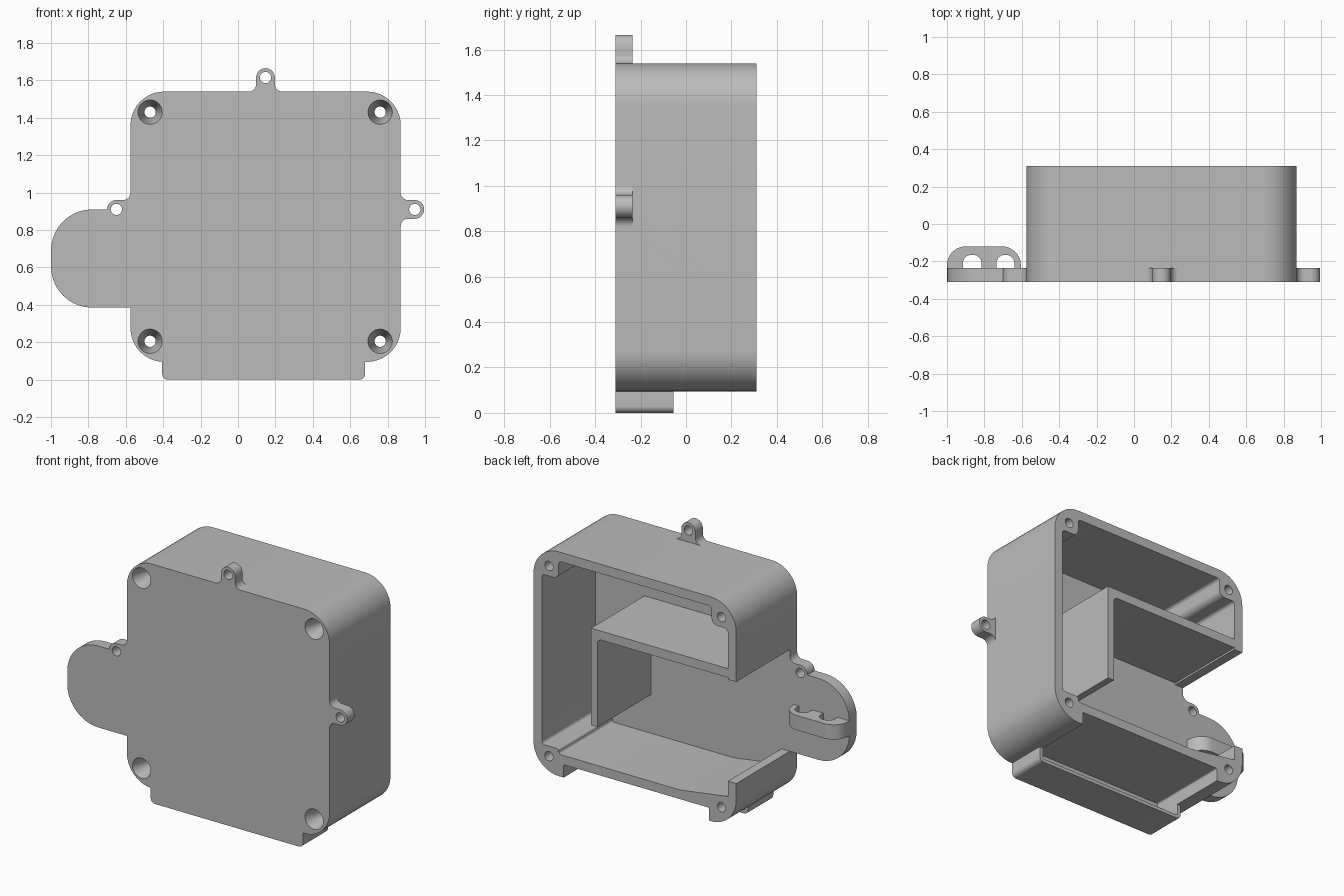
import bpy, bmesh, math
from mathutils import Vector

cube = bpy.data.objects.get("Cube")
if cube:
    bpy.data.objects.remove(cube, do_unlink=True)

grey = bpy.data.materials.new("plain grey")
grey.use_nodes = True
colour = (0.5, 0.5, 0.5, 1)
grey.diffuse_color = colour
grey.node_tree.nodes["Principled BSDF"].inputs["Base Color"].default_value = colour

FRONT, BACK, FLOOR = -0.31, 0.31, -0.235   # depth of front, rim and inner face


def rounded(points, steps=10):
    """Replace each corner (x, z, radius) by an arc."""
    out = []
    n = len(points)
    for i, p in enumerate(points):
        c = Vector(p[:2])
        r = p[2] if len(p) > 2 else 0
        if not r:
            out.append(c)
            continue
        a = (Vector(points[i - 1][:2]) - c).normalized()
        b = (Vector(points[(i + 1) % n][:2]) - c).normalized()
        half = a.angle(b) / 2
        centre = c + (a + b).normalized() * (r / math.sin(half))
        start = c + a * (r / math.tan(half)) - centre
        end = c + b * (r / math.tan(half)) - centre
        sweep = start.angle_signed(end)
        for k in range(steps + 1):
            t = -sweep * k / steps
            out.append(centre + Vector((start.x * math.cos(t) - start.y * math.sin(t),
                                        start.x * math.sin(t) + start.y * math.cos(t))))
    return out


def prism(name, points, low, high, upright=False):
    """Extrude an outline along y, or along z when upright."""
    bm = bmesh.new()
    place = (lambda p, h: (p.x, p.y, h)) if upright else (lambda p, h: (p.x, h, p.y))
    outline = rounded(points)
    rings = [[bm.verts.new(place(p, h)) for p in outline] for h in (low, high)]
    n = len(outline)
    for ring in rings:
        bm.faces.new(ring)
    for i in range(n):
        j = (i + 1) % n
        bm.faces.new((rings[0][i], rings[0][j], rings[1][j], rings[1][i]))
    return finish(name, bm)


def finish(name, bm):
    bmesh.ops.remove_doubles(bm, verts=bm.verts, dist=0.0001)
    bmesh.ops.recalc_face_normals(bm, faces=bm.faces)
    mesh = bpy.data.meshes.new(name)
    bm.to_mesh(mesh)
    bm.free()
    mesh.materials.append(grey)
    obj = bpy.data.objects.new(name, mesh)
    bpy.context.collection.objects.link(obj)
    return obj


def box(x0, x1, z0, z1, r=0):
    return [(x0, z0, r), (x1, z0, r), (x1, z1, r), (x0, z1, r)]


def drill(x, z, y0, y1, r0, r1):
    """Tapered or straight round cutter along y."""
    bm = bmesh.new()
    rings = []
    for y, r in ((y0, r0), (y1, r1)):
        rings.append([bm.verts.new((x + r * math.cos(k * math.tau / 32), y,
                                    z + r * math.sin(k * math.tau / 32))) for k in range(32)])
        bm.faces.new(rings[-1])
    for k in range(32):
        j = (k + 1) % 32
        bm.faces.new((rings[0][k], rings[0][j], rings[1][j], rings[1][k]))
    return finish("drill", bm)


def combine(target, tool, operation):
    mod = target.modifiers.new("combine", 'BOOLEAN')
    mod.operation, mod.solver, mod.object = operation, 'EXACT', tool
    bpy.context.view_layer.objects.active = target
    bpy.ops.object.modifier_apply(modifier=mod.name)
    bpy.data.objects.remove(tool, do_unlink=True)


# Rounded box with the ledge below it
housing = prism("housing", box(-0.575, 0.87, 0.095, 1.54, 0.18), FRONT, BACK)
ledge = [(-0.405, 0, 0.03), (0.68, 0, 0.03), (0.68, 0.2), (-0.405, 0.2)]
combine(housing, prism("ledge", ledge, FRONT, -0.055), 'UNION')

# Cavity, leaving screw bosses in the corners and a sloping floor
cavity = [(-0.515, 0.287), (-0.178, 0.237), (0.69, 0.237, 0.014), (0.69, 0.27, 0.014),
          (0.81, 0.27, 0.02), (0.81, 1.365, 0.02), (0.69, 1.365, 0.04), (0.69, 1.48, 0.02),
          (-0.4, 1.48, 0.02), (-0.4, 1.365, 0.04), (-0.515, 1.365, 0.02)]
combine(housing, prism("cavity", cavity, FLOOR, 0.4), 'DIFFERENCE')

# Side opening and the channel under the bottom wall
combine(housing, prism("opening", box(-0.7, -0.5, 0.385, 1.04), FLOOR, 0.4), 'DIFFERENCE')
combine(housing, prism("channel", box(-0.38, 0.655, 0.022, 0.178, 0.01), FLOOR, 0.4), 'DIFFERENCE')

# Round side plate
lobe = [(-1, 0.385, 0.22), (-0.55, 0.385), (-0.55, 0.91), (-1, 0.91, 0.22)]
combine(housing, prism("side_plate", lobe, FRONT, FLOOR), 'UNION')

# Mounting ears: edge point, outward direction
ear = [(-0.1, -0.03), (-0.1, 0), (-0.05, 0, 0.04), (-0.05, 0.125, 0.0499),
       (0.05, 0.125, 0.0499), (0.05, 0, 0.04), (0.1, 0), (0.1, -0.03)]
for ex, ez, dx, dz in ((0.147, 1.54, 0, 1), (0.87, 0.91, 1, 0), (-0.575, 0.91, -1, 0)):
    shape = [(ex + u[0] * dz + u[1] * dx, ez - u[0] * dx + u[1] * dz, *u[2:]) for u in ear]
    combine(housing, prism("ear", shape, FRONT, FLOOR), 'UNION')
    hole = drill(ex + 0.075 * dx, ez + 0.075 * dz, -0.4, -0.2, 0.03, 0.03)
    combine(housing, hole, 'DIFFERENCE')

# Countersunk screw holes
for x in (-0.47, 0.76):
    for z in (0.205, 1.43):
        combine(housing, drill(x, z, -0.4, 0.4, 0.03, 0.03), 'DIFFERENCE')
        combine(housing, drill(x, z, FRONT - 0.003, -0.19, 0.066, 0.03), 'DIFFERENCE')

# Inner partition: shelf and hanging wall
partition = prism("partition", [(-0.53, 1.11), (-0.53, 1.052), (0.415, 1.052, 0.03),
                                (0.415, 0.485), (0.46, 0.485), (0.46, 1.11)], FLOOR - 0.005, BACK)

# Cable clip with two arched slots
slots = []
for right, left in ((-0.64, -0.735), (-0.815, -0.915)):
    slots += [(right, -0.24), (right, -0.165, 0.045), (left, -0.165, 0.045), (left, -0.24)]
clip = prism("cable_clip", [(-1, -0.24), (-1, -0.12, 0.1), (-0.605, -0.12, 0.1),
                            (-0.605, -0.24)] + slots, 0.6, 0.695, upright=True)

# Smooth curved faces, keep edges sharp
bpy.ops.object.select_all(action='DESELECT')
for obj in (housing, partition, clip):
    obj.select_set(True)
bpy.context.view_layer.objects.active = housing
bpy.ops.object.shade_smooth_by_angle(angle=math.radians(30))
